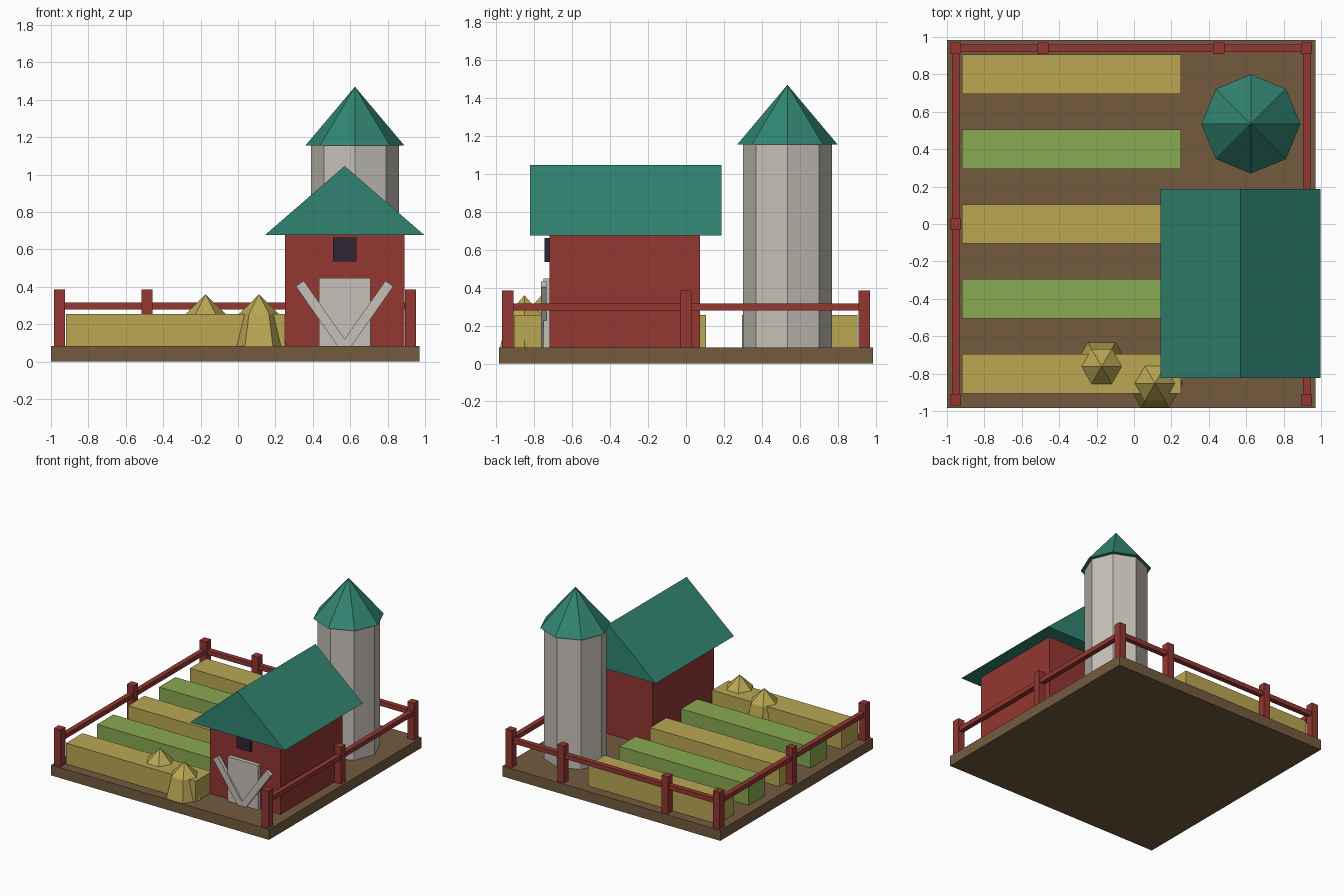
import bpy, bmesh, math
from mathutils import Vector

cube = bpy.data.objects.get("Cube")
if cube:
    bpy.data.objects.remove(cube, do_unlink=True)


def material(name, *rgb):
    lin = [((c / 255 + 0.055) / 1.055) ** 2.4 for c in rgb] + [1.0]
    m = bpy.data.materials.new(name)
    m.use_nodes = True
    m.diffuse_color = lin
    m.node_tree.nodes["Principled BSDF"].inputs["Base Color"].default_value = lin
    return m


SOIL = material("brown soil", 116, 91, 62)
RED = material("barn red", 148, 55, 50)
TEAL = material("roof teal", 49, 132, 113)
STONE = material("pale grey", 198, 193, 184)
STRAW = material("straw yellow", 186, 167, 83)
LEAF = material("leaf green", 136, 170, 81)
DARK = material("dark glass", 48, 37, 54)


def finish(name, bm, mat):
    bmesh.ops.recalc_face_normals(bm, faces=bm.faces)
    mesh = bpy.data.meshes.new(name)
    bm.to_mesh(mesh)
    bm.free()
    mesh.materials.append(mat)
    ob = bpy.data.objects.new(name, mesh)
    bpy.context.collection.objects.link(ob)
    return ob


def box(name, mat, x, y, z):
    """Box from (min, max) pairs, with its origin at the centre."""
    bm = bmesh.new()
    bmesh.ops.create_cube(bm, size=1)
    bmesh.ops.scale(bm, vec=[b - a for a, b in (x, y, z)], verts=bm.verts)
    ob = finish(name, bm, mat)
    ob.location = [(a + b) / 2 for a, b in (x, y, z)]
    return ob


def around(c, width):
    return (c - width / 2, c + width / 2)


def lathe(name, mat, sides, center, rings):
    """Flat-sided solid from (radius, z) rings; a zero radius makes a tip."""
    bm = bmesh.new()
    loops = []
    for r, z in rings:
        angles = [math.tau * i / sides for i in range(sides if r else 1)]
        loops.append([bm.verts.new((r * math.cos(a), r * math.sin(a), z)) for a in angles])
    bm.faces.new(loops[0])
    for low, high in zip(loops, loops[1:]):
        for i in range(sides):
            j = (i + 1) % sides
            if len(high) == 1:
                bm.faces.new((low[i], low[j], high[0]))
            else:
                bm.faces.new((low[i], low[j], high[j], high[i]))
    if len(loops[-1]) > 1:
        bm.faces.new(loops[-1])
    ob = finish(name, bm, mat)
    ob.location = (*center, 0)
    return ob


GROUND = 0.085
box("ground_slab", SOIL, (-1, 0.97), (-0.985, 0.985), (0, GROUND))

# Crop rows, alternating colours
for i in range(5):
    box(f"crop_row_{i + 1}", LEAF if i % 2 else STRAW,
        (-0.92, 0.25), around(0.4 * i - 0.8, 0.21), (GROUND, 0.255))

# Hay stacks
for i, center in enumerate([(-0.173, -0.762), (0.112, -0.852)]):
    lathe(f"hay_stack_{i + 1}", STRAW, 6, center,
          [(0.148, GROUND), (0.107, 0.255), (0, 0.36)])

# Silo
SILO = (0.625, 0.535)
lathe("silo_body", STONE, 8, SILO, [(0.235, GROUND), (0.235, 1.155)])
lathe("silo_roof", TEAL, 8, SILO, [(0.265, 1.155), (0, 1.47)])

# Barn walls and gabled roof
BARN_X = 0.57
box("barn_walls", RED, around(BARN_X, 0.64), (-0.72, 0.075), (GROUND, 0.676))
bm = bmesh.new()
gable = bm.faces.new([bm.verts.new((BARN_X + dx, -0.823, z))
                      for dx, z in ((-0.427, 0.676), (0.427, 0.676), (0, 1.046))])
extruded = bmesh.ops.extrude_face_region(bm, geom=[gable], use_keep_orig=True)
bmesh.ops.translate(bm, vec=Vector((0, 1.01, 0)),
                    verts=[g for g in extruded["geom"] if isinstance(g, bmesh.types.BMVert)])
finish("barn_roof", bm, TEAL)

# Door, braces and window
box("barn_door", STONE, around(BARN_X, 0.275), (-0.752, -0.715), (GROUND, 0.448))
for side, sign in (("left", 1), ("right", -1)):
    brace = box(f"door_brace_{side}", STONE, around(BARN_X + sign * 0.122, 0.052),
                (-0.766, -0.735), around(0.25, 0.41))
    brace.rotation_euler.y = sign * math.radians(35)
box("barn_window", DARK, around(BARN_X, 0.125), (-0.746, -0.715), (0.536, 0.663))

# Fence on the two sides and the back
LEFT, RIGHT, END = 0.923, -0.954, 0.94
posts = [(x, y) for x in (RIGHT, LEFT) for y in (-END, 0, END)]
posts += [(-0.487, END), (0.453, END)]
for i, (x, y) in enumerate(posts):
    box(f"fence_post_{i + 1}", RED, around(x, 0.06), around(y, 0.06), (GROUND, 0.386))
RAIL_Z = (0.28, 0.317)
for side, x in (("left", LEFT), ("right", RIGHT)):
    box(f"fence_rail_{side}", RED, around(x, 0.04), (-END, END), RAIL_Z)
box("fence_rail_back", RED, (RIGHT, LEFT), around(END, 0.04), RAIL_Z)
